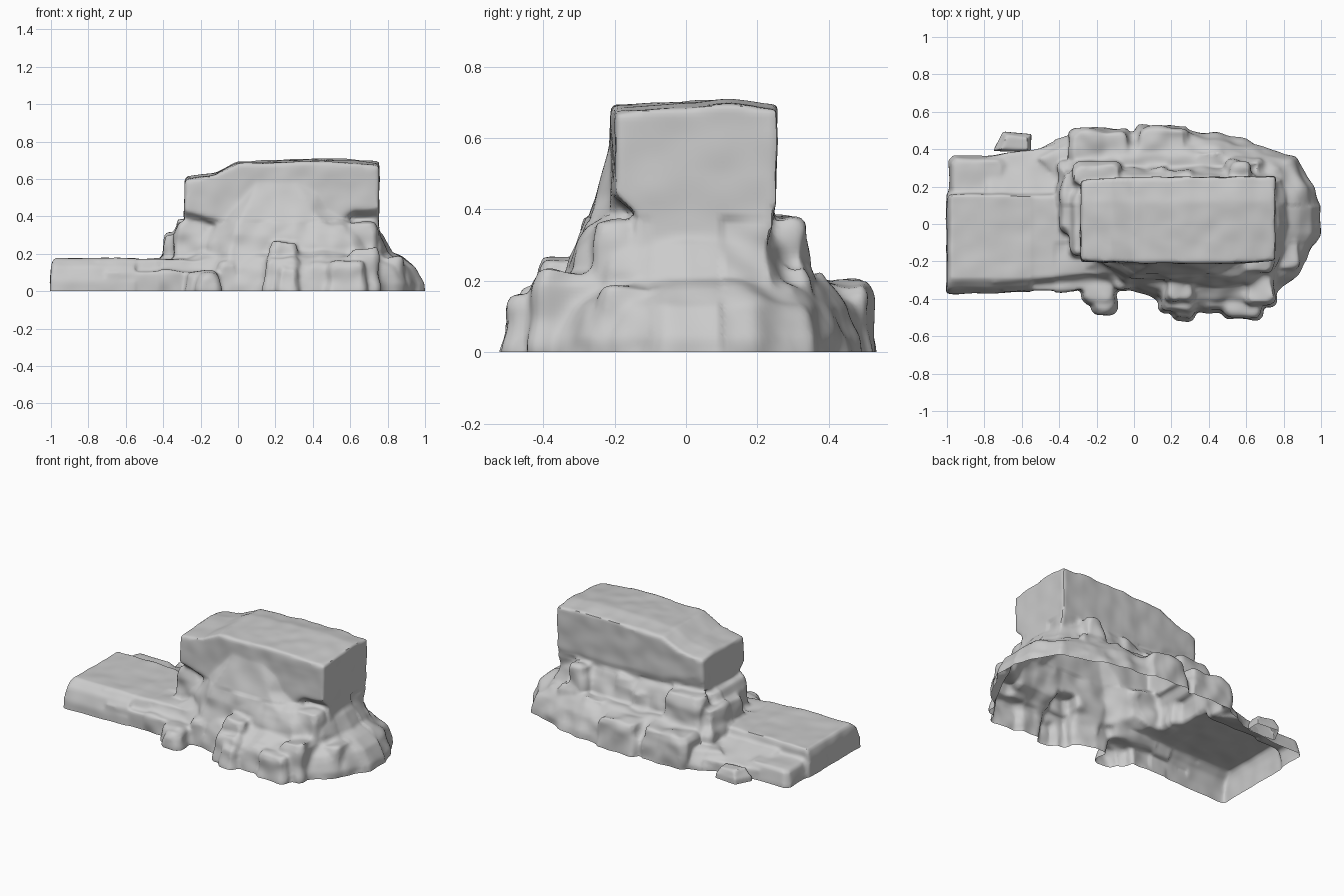
import bpy, bmesh, random
from mathutils import Vector, noise

if "Cube" in bpy.data.objects:
    bpy.data.objects.remove(bpy.data.objects["Cube"])

random.seed(4)


def loft(bm, rings):
    """Closed solid through rings holding the same number of points."""
    vs = [[bm.verts.new(p) for p in r] for r in rings]
    n = len(rings[0])
    faces = [bm.faces.new(vs[0]), bm.faces.new(vs[-1])]
    for a, b in zip(vs, vs[1:]):
        for i in range(n):
            j = (i + 1) % n
            faces.append(bm.faces.new((a[i], a[j], b[j], b[i])))
    bmesh.ops.recalc_face_normals(bm, faces=faces)


def tier(bm, outline, center, levels):
    """Stack of one outline scaled about a centre: levels = (z, scale)."""
    cx, cy = center
    loft(bm, [[(cx + (x - cx) * s, cy + (y - cy) * s, z) for x, y in outline]
              for z, s in levels])


def block(bm, x0, x1, y0, y1, z, inset=0.02, jit=0.012, z0=-0.1):
    """Rough stone block with chamfered corners and a narrower, uneven top."""
    def ring(d, h, j):
        r = lambda: random.uniform(-j, j)
        a, b, c, e = x0 + d, x1 - d, y0 + d, y1 - d
        k = inset * 1.2
        return [(x + r(), y + r(), h + r()) for x, y in
                ((a + k, c), (b - k, c), (b, c + k), (b, e - k),
                 (b - k, e), (a + k, e), (a, e - k), (a, c + k))]
    loft(bm, [ring(0, z0, 0), ring(0, z * .1, 0),
              ring(inset * .5, z * .82, jit * .5), ring(inset * 1.3, z, jit * .6)])


def weather(bm, name, voxel, amount, soften):
    """Fuse the solids into one skin, roughen it and open the underside."""
    me = bpy.data.meshes.new(name)
    bm.to_mesh(me)
    bm.free()
    ob = bpy.data.objects.new(name, me)
    bpy.context.collection.objects.link(ob)
    m = ob.modifiers.new("fuse", "REMESH")
    m.mode, m.voxel_size = "VOXEL", voxel
    m = ob.modifiers.new("soften", "SMOOTH")
    m.factor, m.iterations = 0.5, soften
    ev = ob.evaluated_get(bpy.context.evaluated_depsgraph_get())
    out = bpy.data.meshes.new_from_object(ev)
    ob.modifiers.clear()
    ob.data = out
    bm = bmesh.new()
    bm.from_mesh(out)
    bm.normal_update()
    moves = []
    for v in bm.verts:
        c = v.co
        # slab and top block are calm, the mound is craggy
        k = 1.0 if c.z < .38 and c.x > -.42 and abs(c.y) > .1 else .35
        d = noise.noise(c * 10) * .8 + noise.noise(c * 5 + Vector((3, 1, 7))) * .5
        moves.append(v.normal * d * amount * k)
    for v, d in zip(bm.verts, moves):
        v.co += d
    bmesh.ops.bisect_plane(bm, geom=bm.verts[:] + bm.edges[:] + bm.faces[:],
                           plane_co=(0, 0, 0), plane_no=(0, 0, 1), clear_inner=True)
    bm.to_mesh(out)
    bm.free()
    bpy.ops.object.select_all(action="DESELECT")
    ob.select_set(True)
    bpy.context.view_layer.objects.active = ob
    bpy.ops.object.shade_smooth_by_angle(angle=0.8)
    return ob


bm = bmesh.new()

# Big block on top, lofted along x, undercut at the front right corner
rings = []
for x, zb, zt, yf, yb in ((-.285, .39, .605, -.202, .235), (-.12, .35, .63, -.207, .243),
                          (0, .30, .69, -.21, .248), (.2, .25, .695, -.215, .25),
                          (.4, .25, .705, -.215, .252), (.62, .22, .70, -.207, .253),
                          (.755, .20, .688, -.2, .253)):
    under = .44 if x > .6 else zb + .04
    tilt = .018 if x > .6 else .01
    rings.append([(x, yf + .07, zb), (x, .21, zb), (x, yb, max(zb + .1, .42)),
                  (x, yb, zt - .012), (x, .12, zt + .006), (x, yf + .005, zt - tilt),
                  (x, yf, under), (x, yf + .06, under - .05)])
loft(bm, rings)

# Flared front face under the block, running down to the ground
loft(bm, [[(x0, y, z), (x0 + .12, y - d, z), (x1 - .15, y - d, z), (x1, y, z), (x1, .1, z), (x0, .1, z)]
          for x0, x1, y, d, z in ((-.2, .74, -.25, .11, .0), (-.16, .72, -.22, .09, .2),
                                  (-.12, .62, -.19, .085, .36), (-.08, .54, -.18, .075, .43),
                                  (0, .45, -.17, .03, .62))])

# Wide mound at the foot
foot = [(-.36, .45), (0, .49), (.3, .505), (.6, .455), (.87, .355), (.965, .2), (1.005, .1), (1.0, -.06),
        (.89, -.26), (.76, -.38), (.67, -.47), (.3, -.475), (.14, -.42), (-.02, -.36),
        (-.35, -.28), (-.4, 0)]
tier(bm, foot, (.25, 0), [(-.1, 1.0), (.04, .99), (.13, .93), (.18, .84), (.21, .74)])

# Upper mound carrying the block
upper = [(-.33, .31), (0, .30), (.3, .30), (.65, .30), (.79, .24), (.82, 0), (.77, -.22),
         (.62, -.33), (.3, -.33), (0, -.27), (-.22, -.18), (-.35, 0)]
tier(bm, upper, (.25, 0), [(.1, 1.03), (.22, 1.0), (.30, .93), (.35, .84), (.38, .7)])

# Stepped stones: back ledges, left steps, front boulders
for s in ((-.345, -.01, .2, .515, .195), (.0, .3, .25, .525, .195), (-.34, -.06, .18, .345, .38),
          (.16, .34, .2, .30, .36), (.48, .65, .2, .345, .37), (.05, .2, .2, .32, .3),
          (.3, .5, .25, .40, .21), (.5, .7, .25, .37, .25),
          (-.405, -.2, -.06, .3, .305), (-.35, -.15, -.18, .2, .37), (-.42, -.2, .05, .34, .2),
          (.13, .34, -.475, -.2, .185), (.16, .335, -.43, -.2, .26), (.2, .33, -.52, -.3, .13),
          (.47, .69, -.51, -.2, .16), (.58, .76, -.44, -.2, .23), (.35, .52, -.47, -.2, .15),
          (.34, .54, -.31, -.1, .36), (.56, .755, -.28, -.1, .37), (.74, .9, -.26, -.05, .18),
          (-.28, -.09, -.43, -.2, .1), (-.22, -.09, -.485, -.3, .085), (-.12, .02, -.36, -.1, .16)):
    block(bm, *s)

# Flat slab on the left: main plate, front ledge and lower rear shelf
loft(bm, [[(-1.003 + e, -.375 + d, z), (-.55, -.37 + d, z), (-.55, .155, z), (-1.003 + e, .16, z)]
          for z, d, e in ((-.1, 0, 0), (.05, .005, 0), (.13, .03, .006), (.175, .08, .02))])
loft(bm, [[(-.7, -.365, z), (-.05, -.34, z), (-.05, .16, z), (-.7, .15, z)] for z in (-.1, .105)])
loft(bm, [[(-.75, -.31 - d, z), (-.03, -.26 - d, z), (-.03, .15 + d, z), (-.75, .15 + d, z)]
          for z, d in ((-.1, .02), (.12, .02), (.173, 0))])
block(bm, -.99, -.68, .05, .365, .105, .022, .008)
loft(bm, [[(-.78, .1, z0), (-.3, .1, z0), (-.3, .45, z1), (-.52, .40, z1), (-.78, .365, z1)]
          for z0, z1 in ((-.1, -.1), (.15, .065))])
tier(bm, [(-.57, .37), (-.3, .50), (-.2, .3), (-.4, .2)], (-.35, .3), [(-.1, 1), (.02, 1), (.11, .7)])

weather(bm, "rock_formation", .0125, .022, 4)

# Loose stone behind the slab
bm = bmesh.new()
loft(bm, [[(-.755, .39, z), (-.55, .385, z), (-.55, .48, z), (-.7, .495, z)] for z in (-.06, .03)]
     + [[(-.71, .40, .08), (-.57, .395, .07), (-.57, .46, .07), (-.68, .475, .08)]])
weather(bm, "loose_stone", .01, .012, 3)
